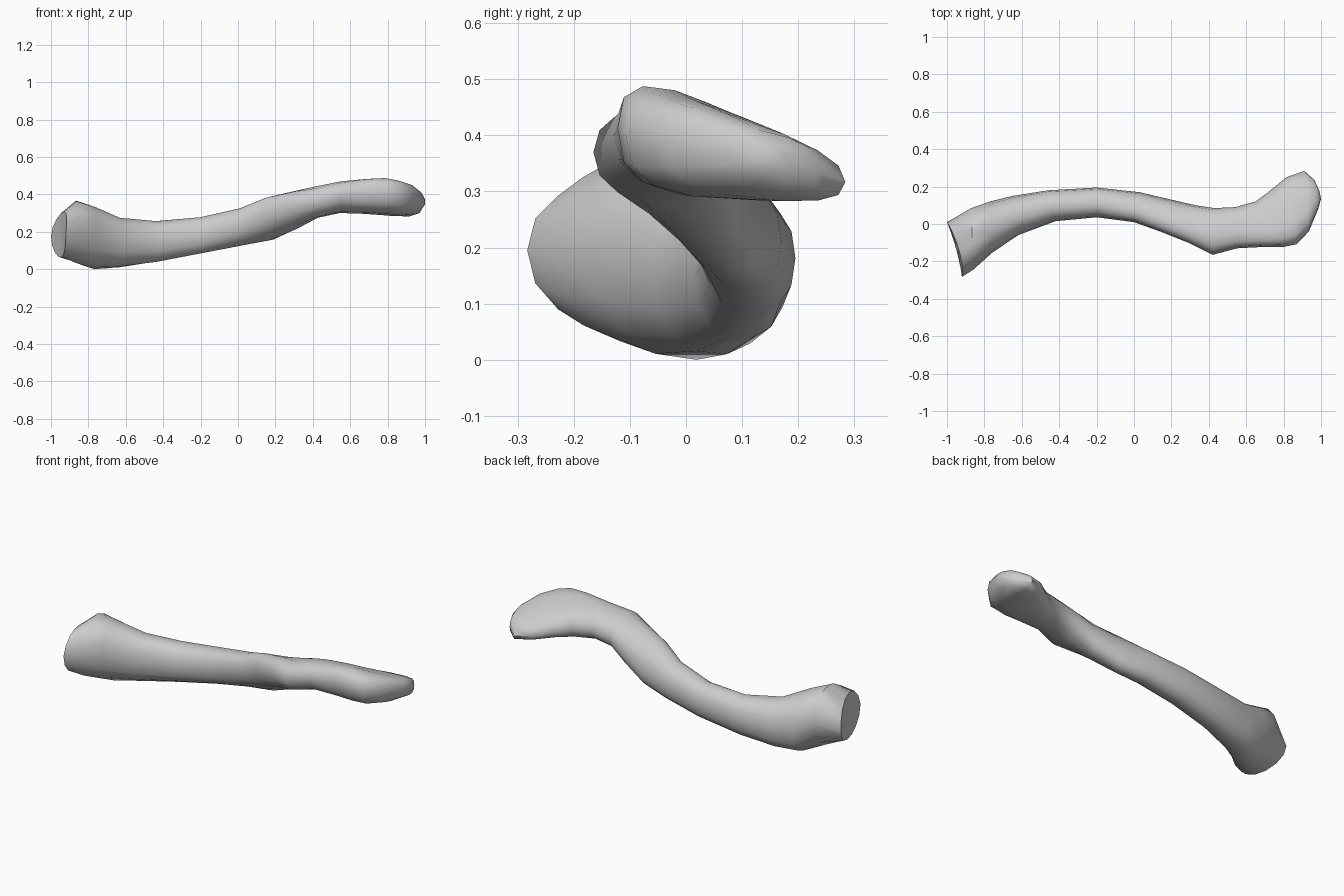
import bpy, bmesh, math

SIDES = 14
# Cross-sections along the bone:
# front edge x,y / back edge x,y / z low, z high / tilt (back edge rise) / wedge (back thinner)
SECTIONS = [
    (-0.920, -0.283, -1.000, 0.010, 0.065, 0.310, -0.01, 0.1),   # broad inner end
    (-0.860, -0.245, -0.870, 0.085, 0.033, 0.372, 0.01, 0),
    (-0.760, -0.155, -0.770, 0.120, 0.003, 0.335, -0.02, 0),
    (-0.620, -0.060, -0.650, 0.150, 0.012, 0.278, -0.01, 0),
    (-0.420, 0.015, -0.460, 0.180, 0.040, 0.262, 0.00, 0),       # shaft
    (-0.200, 0.036, -0.200, 0.195, 0.085, 0.283, 0.00, 0),
    (0.000, 0.010, 0.030, 0.170, 0.130, 0.328, -0.015, 0),
    (0.140, -0.040, 0.200, 0.130, 0.160, 0.387, -0.040, 0),
    (0.290, -0.100, 0.330, 0.100, 0.220, 0.420, -0.030, 0),
    (0.420, -0.165, 0.430, 0.085, 0.278, 0.447, -0.010, 0),      # corner bump
    (0.550, -0.130, 0.540, 0.090, 0.303, 0.470, -0.015, 0.05),
    (0.700, -0.122, 0.650, 0.120, 0.298, 0.478, -0.025, 0.15),
    (0.800, -0.122, 0.730, 0.180, 0.288, 0.472, -0.035, 0.30),   # flat outer end
    (0.870, -0.108, 0.815, 0.250, 0.280, 0.455, -0.038, 0.35),
    (0.935, -0.040, 0.910, 0.284, 0.280, 0.435, -0.038, 0.30),
    (0.985, 0.080, 0.965, 0.235, 0.305, 0.410, -0.020, 0),
    (1.000, 0.135, 0.992, 0.175, 0.345, 0.380, 0.00, 0),
]


def soft(v, power):
    """Rounded-square profile helper."""
    return math.copysign(abs(v) ** power, v)


def ring(bm, section):
    xf, yf, xb, yb, lo, hi, tilt, wedge = section
    mid, half = (lo + hi) / 2, (hi - lo) / 2
    height = math.sqrt(half * half - tilt * tilt)
    power = 1.0 if xf < -0.8 else 0.75 if xf > 0.6 else 0.88
    verts = []
    for i in range(SIDES):
        a = 2 * math.pi * i / SIDES
        c, s = soft(math.cos(a), power), soft(math.sin(a), power)
        k = (1 + c) / 2
        verts.append(bm.verts.new((xf + (xb - xf) * k, yf + (yb - yf) * k,
                                   mid + height * s * (1 - wedge * c) + tilt * c)))
    return verts


# Bone: loft the sections and close both ends
bm = bmesh.new()
rings = [ring(bm, s) for s in SECTIONS]
for a, b in zip(rings, rings[1:]):
    for i in range(SIDES):
        j = (i + 1) % SIDES
        bm.faces.new((a[i], a[j], b[j], b[i]))

# Inner joint face: slightly hollowed, leaning back at the top
for v in rings[0]:
    c = (v.co.y + 0.136) / 0.147
    v.co.x += 0.01 * (1 - c * c) + 0.12 * max(0, v.co.z - 0.2)
dish = bm.verts.new((-0.945, -0.125, 0.19))
for i in range(SIDES):
    bm.faces.new((dish, rings[0][(i + 1) % SIDES], rings[0][i]))
bm.faces.new(rings[-1])
bmesh.ops.recalc_face_normals(bm, faces=bm.faces[:])

# Rest the bone on the ground
low = min(v.co.z for v in bm.verts)
bmesh.ops.translate(bm, verts=bm.verts[:], vec=(0, 0, -low))

mesh = bpy.data.meshes.new("collar_bone")
bm.to_mesh(mesh)
bm.free()
bone = bpy.data.objects.new("collar_bone", mesh)
bpy.context.collection.objects.link(bone)
bpy.context.view_layer.objects.active = bone
bone.select_set(True)
bpy.ops.object.shade_smooth_by_angle(angle=math.radians(50))
